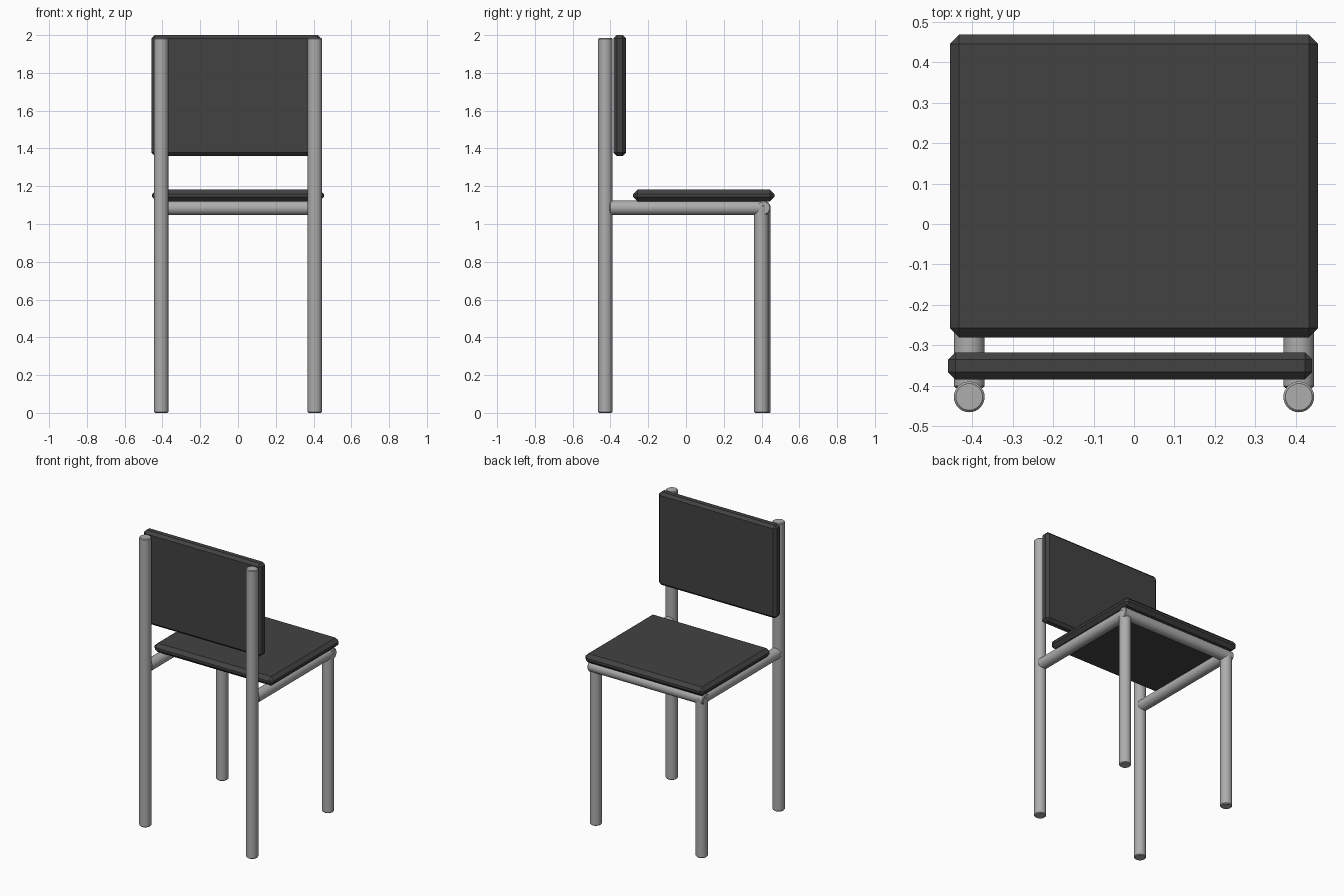
import bpy, math
from mathutils import Vector

cube = bpy.data.objects.get("Cube")
if cube:
    bpy.data.objects.remove(cube, do_unlink=True)


def material(name, value):
    mat = bpy.data.materials.new(name)
    mat.use_nodes = True
    color = (value, value, value, 1)
    mat.diffuse_color = color
    mat.node_tree.nodes["Principled BSDF"].inputs["Base Color"].default_value = color
    return mat


steel = material("grey steel", 0.42)
padding = material("charcoal padding", 0.055)


def bevel(obj, width):
    mod = obj.modifiers.new("Chamfer", "BEVEL")
    mod.width = width
    mod.segments = 1
    mod.limit_method = "ANGLE"
    mod.angle_limit = math.radians(40)


def tube(name, start, end, radius=0.038):
    start, end = Vector(start), Vector(end)
    axis = end - start
    bpy.ops.mesh.primitive_cylinder_add(vertices=32, radius=radius, depth=axis.length,
                                        location=(start + end) / 2)
    obj = bpy.context.object
    obj.name = name
    obj.rotation_euler = axis.to_track_quat("Z", "Y").to_euler()
    obj.data.materials.append(steel)
    bpy.ops.object.shade_smooth_by_angle(angle=math.radians(30))
    bevel(obj, 0.005)


def panel(name, low, high, chamfer):
    low, high = Vector(low), Vector(high)
    bpy.ops.mesh.primitive_cube_add(size=1, location=(low + high) / 2)
    obj = bpy.context.object
    obj.name = name
    obj.scale = high - low
    bpy.ops.object.transform_apply(location=False, rotation=False, scale=True)
    obj.data.materials.append(padding)
    bevel(obj, chamfer)


# Tall posts, short legs and side rails
for side, x, leg_y in (("left", 0.407, 0.399), ("right", -0.407, 0.41)):
    tube(side + "_back_post", (x, -0.427, 0), (x, -0.427, 1.985))
    tube(side + "_short_leg", (x, leg_y, 0), (x, leg_y, 1.1))
    tube(side + "_side_rail", (x, -0.405, 1.086), (x, 0.41, 1.086))

# Cross rail under the seat edge
tube("cross_rail", (-0.44, 0.41, 1.085), (0.44, 0.41, 1.085))

# Chamfered seat and backrest
panel("seat", (-0.455, -0.28, 1.12), (0.455, 0.468, 1.182), 0.023)
panel("backrest", (-0.459, -0.384, 1.36), (0.44, -0.317, 2.0), 0.018)
